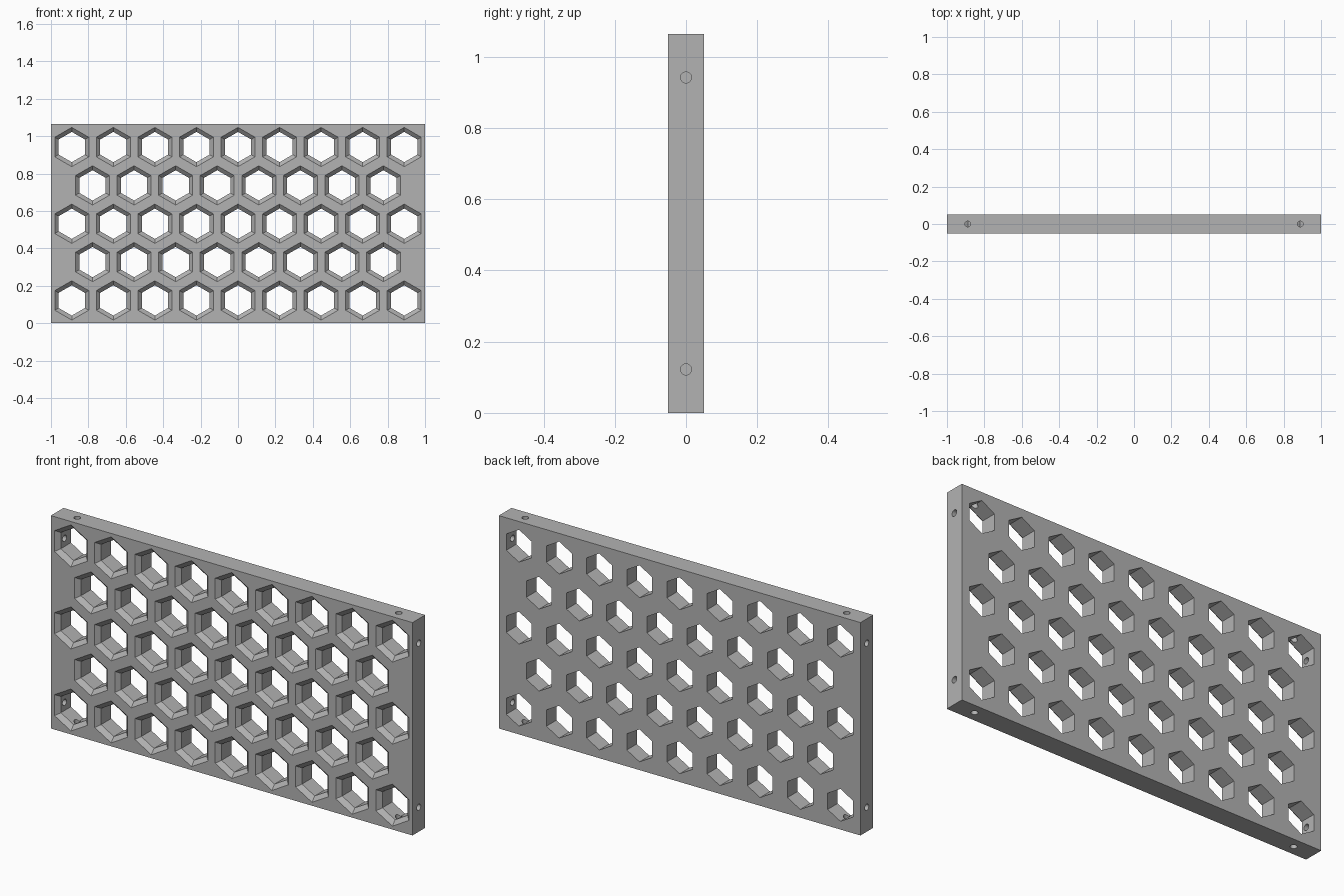
import bpy, bmesh
from math import sin, cos, pi, radians
from mathutils import Matrix, Vector

cube = bpy.data.objects.get("Cube")
if cube:
    bpy.data.objects.remove(cube, do_unlink=True)

WIDTH, THICK, HEIGHT = 2.0, 0.1, 1.064
PITCH, ROW_STEP = 0.2222, 0.205
MID_Z = HEIGHT / 2
HOLE_R, RIM_R, BEVEL_DEPTH = 0.081, 0.105, 0.021
DRILL_R = 0.0155

grey = bpy.data.materials.new("matte grey")
grey.use_nodes = True
colour = (0.45, 0.45, 0.45, 1)
grey.diffuse_color = colour
grey.node_tree.nodes["Principled BSDF"].inputs["Base Color"].default_value = colour


def make_object(name, bm):
    bmesh.ops.recalc_face_normals(bm, faces=bm.faces)
    mesh = bpy.data.meshes.new(name)
    bm.to_mesh(mesh)
    bm.free()
    mesh.materials.append(grey)
    obj = bpy.data.objects.new(name, mesh)
    bpy.context.collection.objects.link(obj)
    return obj


def add_hex_plug(bm, x, z):
    """Hexagonal plug, flared at the front, running through the panel."""
    front, over = -THICK / 2, 0.01
    flare = (RIM_R - HOLE_R) / BEVEL_DEPTH * over
    rings = []
    for y, r in ((front - over, RIM_R + flare),
                 (front + BEVEL_DEPTH, HOLE_R), (THICK / 2 + over, HOLE_R)):
        rings.append([bm.verts.new((x + r * sin(i * pi / 3), y, z + r * cos(i * pi / 3)))
                      for i in range(6)])
    for a, b in zip(rings, rings[1:]):
        for i in range(6):
            j = (i + 1) % 6
            bm.faces.new((a[i], a[j], b[j], b[i]))
    bm.faces.new(rings[0])
    bm.faces.new(rings[-1])


def add_drill(bm, start, end):
    """Round bar from an outer edge to the middle of a corner cell."""
    start, end = Vector(start), Vector(end)
    axis = end - start
    turn = axis.to_track_quat('Z', 'Y').to_matrix().to_4x4()
    bmesh.ops.create_cone(bm, cap_ends=True, segments=32, radius1=DRILL_R,
                          radius2=DRILL_R, depth=axis.length,
                          matrix=Matrix.Translation((start + end) / 2) @ turn)


# Panel slab
bm = bmesh.new()
bmesh.ops.create_cube(bm, size=1, matrix=Matrix.Translation((0, 0, MID_Z))
                      @ Matrix.Diagonal((WIDTH, THICK, HEIGHT, 1)))
panel = make_object("honeycomb_panel", bm)

# Staggered rows of nine and eight cells
bm = bmesh.new()
for row in range(5):
    count = 9 - row % 2
    for col in range(count):
        add_hex_plug(bm, (col - (count - 1) / 2) * PITCH, MID_Z + (row - 2) * ROW_STEP)
cells = make_object("cell_cutter", bm)

# Mounting holes from the edges into the four corner cells
bm = bmesh.new()
for sx in (-1, 1):
    for sz in (-1, 1):
        x, z = sx * 4 * PITCH, MID_Z + sz * 2 * ROW_STEP
        add_drill(bm, (sx * (WIDTH / 2 + 0.02), 0, z), (x + sx * 0.03, 0, z))
        add_drill(bm, (x, 0, MID_Z + sz * (MID_Z + 0.02)), (x, 0, z + sz * 0.03))
drills = make_object("mounting_hole_cutter", bm)

# Cut the panel, then drop the cutters
bpy.context.view_layer.objects.active = panel
panel.select_set(True)
for cutter in (cells, drills):
    cutter.hide_render = True
    mod = panel.modifiers.new(cutter.name, 'BOOLEAN')
    mod.operation, mod.solver, mod.object = 'DIFFERENCE', 'EXACT', cutter
    bpy.ops.object.modifier_apply(modifier=mod.name)
    bpy.data.objects.remove(cutter, do_unlink=True)

# Round bores stay smooth, all other edges stay crisp
bpy.ops.object.select_all(action='DESELECT')
panel.select_set(True)
bpy.ops.object.shade_smooth_by_angle(angle=radians(25))
